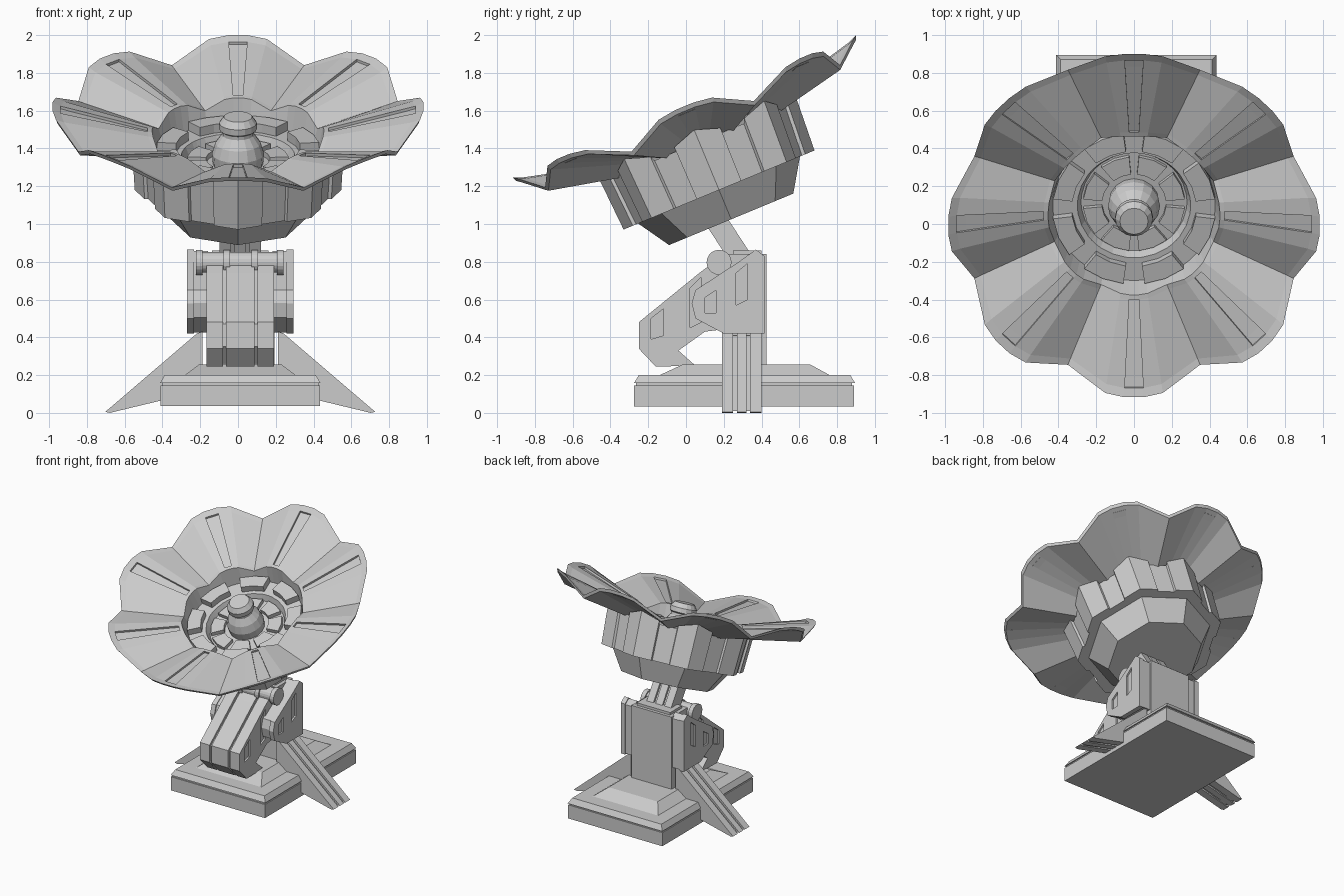
import bpy, bmesh, math
from mathutils import Matrix, Vector

if "Cube" in bpy.data.objects:
    bpy.data.objects.remove(bpy.data.objects["Cube"])

CX = 0.012  # pedestal centre line
TILT = Matrix.Translation((0, 0.175, 1.18)) @ Matrix.Rotation(math.radians(22.5), 4, 'X')


def finish(name, bm, matrix=None):
    bmesh.ops.recalc_face_normals(bm, faces=bm.faces)
    me = bpy.data.meshes.new(name)
    bm.to_mesh(me)
    bm.free()
    if matrix:
        me.transform(matrix)
    ob = bpy.data.objects.new(name, me)
    bpy.context.collection.objects.link(ob)
    return ob


def loft(name, rings, matrix=None, cap_start=True, cap_end=True):
    bm = bmesh.new()
    vs = [[bm.verts.new(p) for p in ring] for ring in rings]
    n = len(rings[0])
    for a, b in zip(vs, vs[1:]):
        for i in range(n):
            j = (i + 1) % n
            bm.faces.new((a[i], a[j], b[j], b[i]))
    if cap_start:
        bm.faces.new(vs[0])
    if cap_end:
        bm.faces.new(vs[-1])
    return finish(name, bm, matrix)


def circle(r, w, n):
    return [(r * math.cos(2 * math.pi * i / n), r * math.sin(2 * math.pi * i / n), w) for i in range(n)]


def prism_x(name, pts, x0, x1):
    return loft(name, [[(x, y, z) for y, z in pts] for x in (x0, x1)])


def prism_y(name, pts, y0, y1):
    return loft(name, [[(x, y, z) for x, z in pts] for y in (y0, y1)])


def slab(name, levels):
    # stacked rectangles: half width, y min, y max, z
    return loft(name, [[(CX - h, a, z), (CX + h, a, z), (CX + h, b, z), (CX - h, b, z)]
                       for h, a, b, z in levels])


def recess(ob, pts, x0, x1):
    cutter = prism_x(ob.name + "_cutter", pts, x0, x1)
    cutter.hide_render = True
    cutter.hide_set(True)
    cutter.display_type = 'WIRE'
    m = ob.modifiers.new("recess", 'BOOLEAN')
    m.object = cutter
    m.solver = 'EXACT'


# dish: scalloped petals, stepped inner bowl and recessed slots
rows = [(.10, .15, .10, .15), (.28, .15, .28, .15), (.30, .20, .30, .20), (.43, .20, .43, .20),
        (.455, .34, .455, .28), (.48, .345, .48, .285), (.94, .46, .88, .357), (.985, .48, .915, .365),
        (.975, .455, .905, .342), (.47, .315, .47, .255)]
cols = [(-9, .12), (-3, 0), (3, 0), (9, .12), (22.5, 1)]
bm = bmesh.new()
grid = []
for rh, wh, rd, wd in rows:
    ring = []
    for k in range(8):
        for deg, t in cols:
            a = math.radians(45 * k + deg)
            r, w = rh + (rd - rh) * t, wh + (wd - wh) * t
            ring.append(bm.verts.new((r * math.cos(a), r * math.sin(a), w)))
    grid.append(ring)
slots = []
for j in range(len(grid) - 1):
    for i in range(40):
        n = (i + 1) % 40
        f = bm.faces.new((grid[j][i], grid[j + 1][i], grid[j + 1][n], grid[j][n]))
        if j == 5 and i % 5 == 1:
            slots.append(f)
res = bmesh.ops.extrude_discrete_faces(bm, faces=slots)
for f in res['faces']:
    bmesh.ops.translate(bm, verts=f.verts[:], vec=(0, 0, -.016))
finish("dish", bm, TILT)

# raised blocks inside the bowl
for label, r0, r1, w0, w1, half in (("outer", .33, .432, .19, .25, 15), ("inner", .17, .27, .14, .18, 17)):
    for k in range(8):
        rings = []
        for w in (w0, w1):
            arc = [math.radians(45 * k + 22.5 + s * half) for s in (-1, 0, 1)]
            rings.append([(r1 * math.cos(a), r1 * math.sin(a), w) for a in arc] +
                         [(r0 * math.cos(a), r0 * math.sin(a), w) for a in reversed(arc)])
        loft(f"bowl_block_{label}_{k}", rings, TILT)

# central feed with collar and cap
loft("feed", [circle(r, w, 16) for r, w in
              [(.13, .12), (.138, .21), (.12, .27), (.085, .32), (.085, .34), (.1, .35),
               (.1, .385), (.075, .42)]], TILT)


# octagonal drum with recessed panel in each side
def drum_ring(r, w_corner, w_edge, w_mid):
    pts = []
    for k in range(8):
        p = [Vector((math.cos(math.pi / 4 * (k + s)), math.sin(math.pi / 4 * (k + s)), 0)) * r for s in (0, 1)]
        for t, s, w in ((0, 1, w_corner), (.33, 1, w_edge), (.34, .965, w_mid),
                        (.66, .965, w_mid), (.67, 1, w_edge)):
            q = p[0].lerp(p[1], t) * s
            pts.append((q.x, q.y, w))
    return pts


loft("drum", [drum_ring(.547, 0, 0, 0), drum_ring(.567, .345, .30, .275)], TILT, cap_end=False)
loft("drum_underside", [circle(.356, -.168, 8), circle(.47, .01, 8)], TILT)

# neck made of parallel bars
neck = [(.09, 1.02), (.20, 1.06), (.37, .80), (.26, .76)]
neck_in = [(.105, 1.02), (.185, 1.05), (.35, .80), (.275, .77)]
prism_x("neck_core", neck_in, CX - .10, CX + .10)
for i, x in enumerate((-.11, -.03, .05)):
    prism_x(f"neck_bar_{i}", neck, CX + x, CX + x + .06)

# base plinth
slab("base", [(.423, -.275, .89, .035), (.423, -.275, .89, .145)])
slab("base_groove", [(.415, -.265, .88, .14), (.415, -.265, .88, .162)])
slab("base_lid", [(.425, -.275, .895, .158), (.40, -.25, .87, .20)])
slab("base_platform", [(.30, -.15, .77, .195), (.22, -.02, .66, .255)])

# rear post
slab("rear_post", [(.18, .22, .425, .24), (.18, .22, .425, .84)])
slab("post_cap", [(.15, .25, .40, .83), (.15, .25, .40, .86)])

# bent front arm in three slabs over a narrower core
arm = [(.15, .80), (.07, .74), (-.25, .48), (-.25, .34), (-.16, .245), (.05, .25),
       (-.04, .33), (.10, .43), (.26, .45), (.30, .60), (.25, .80)]
core = [(.15, .78), (.08, .72), (-.235, .47), (-.235, .35), (-.15, .26), (.03, .26),
        (-.06, .33), (.09, .445), (.25, .46), (.28, .60), (.24, .78)]
prism_x("front_arm_core", core, CX - .16, CX + .16)
for i, (a, b) in enumerate(((-.178, -.092), (-.075, .075), (.092, .178))):
    slab_ob = prism_x(f"front_arm_{i}", arm, CX + a, CX + b)
    if i != 1:
        s = -1 if i == 0 else 1
        for win in ([(-.185, .39), (-.12, .41), (-.12, .55), (-.185, .50)],
                    [(.02, .45), (.08, .48), (.08, .72), (.02, .66)]):
            xs = sorted((CX + s * .165, CX + s * .2))
            recess(slab_ob, win, *xs)

# pivot pin with end caps
pin = Matrix.Translation((CX, .175, .797)) @ Matrix.Rotation(math.pi / 2, 4, 'Y')
loft("pivot_pin", [circle(.055, w, 20) for w in (-.22, .22)], pin)
for i, w in enumerate((-.235, -.09, .06, .195)):
    loft(f"pivot_collar_{i}", [circle(.066, v, 20) for v in (w, w + .035)], pin)

# side plates and splayed legs, both sides
plate = [(.20, .42), (.05, .50), (.03, .58), (.05, .65), (.28, .80), (.37, .865), (.415, .83), (.415, .42)]
leg = [(.20, .43), (.23, .42), (.715, .005), (.69, 0), (.42, .065), (.20, .19)]
leg_in = [(.20, .41), (.22, .405), (.69, .01), (.67, .01), (.42, .08), (.20, .20)]
for side, s in (("left", -1), ("right", 1)):
    def span(a, b):
        return sorted((CX + s * a, CX + s * b))
    outer = prism_x(f"side_plate_{side}", plate, *span(.245, .283))
    prism_x(f"side_plate_inner_{side}", [(y * .96 + .012, z * .97 + .019) for y, z in plate], *span(.17, .25))
    for win in ([(.10, .53), (.16, .53), (.16, .65), (.10, .61)],
                [(.265, .57), (.325, .60), (.325, .79), (.265, .74)]):
        recess(outer, win, *span(.27, .30))
    prism_y(f"leg_core_{side}", [(CX + s * x, z) for x, z in leg_in], .195, .395)
    for i, (a, b) in enumerate(((.19, .25), (.27, .32), (.34, .40))):
        prism_y(f"leg_rib_{side}_{i}", [(CX + s * x, z) for x, z in leg], a, b)
